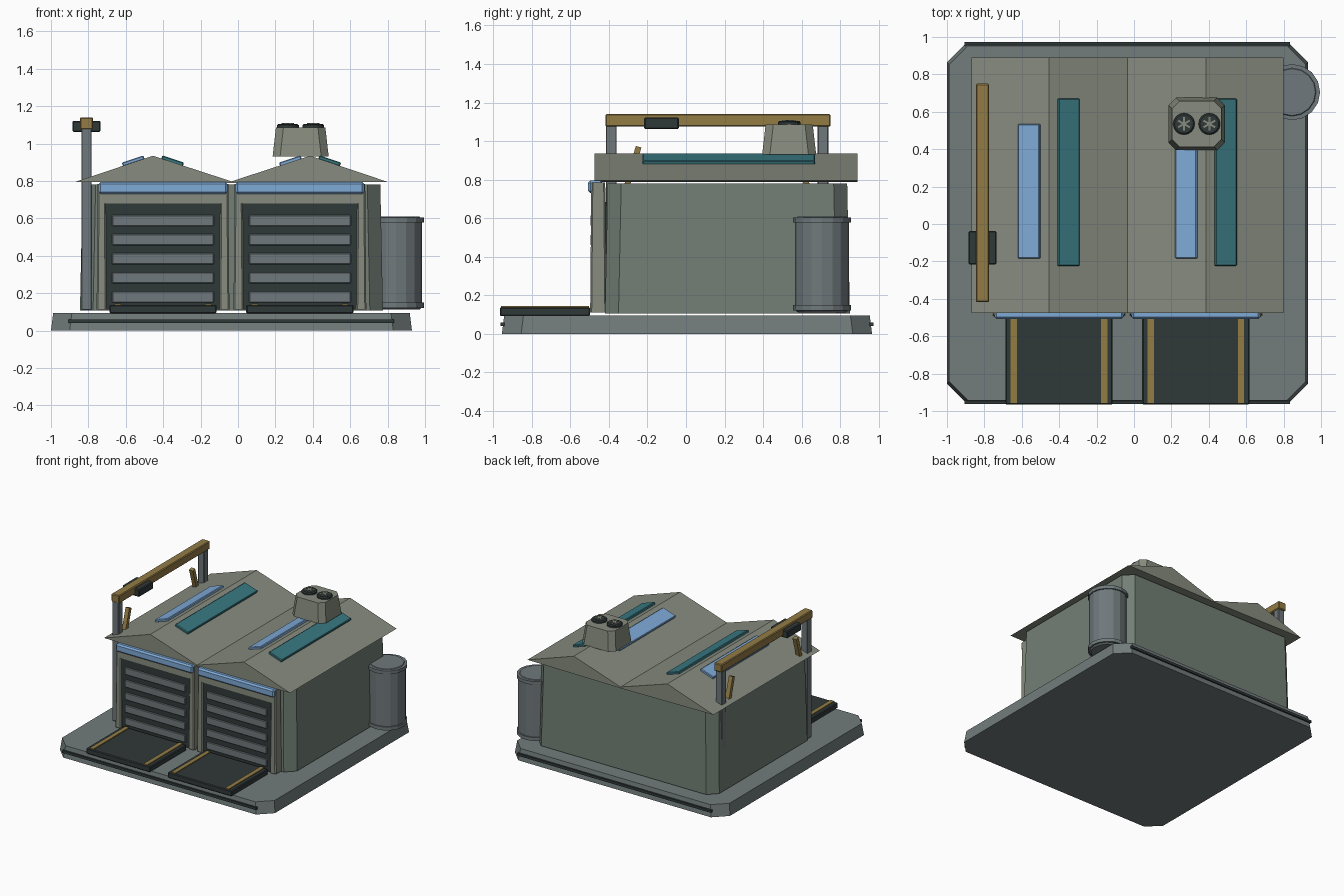
import bpy, bmesh, math
from mathutils import Matrix

if "Cube" in bpy.data.objects:
    bpy.data.objects.remove(bpy.data.objects["Cube"])

CX = -0.035                      # middle of the building in x


def mat(name, rgb):
    m = bpy.data.materials.new(name)
    m.diffuse_color = (*rgb, 1)
    m.use_nodes = True
    m.node_tree.nodes["Principled BSDF"].inputs["Base Color"].default_value = m.diffuse_color
    return m


STONE = mat("stone", (0.17, 0.20, 0.20))
WALL = mat("wall", (0.17, 0.21, 0.18))
TRIM = mat("trim", (0.24, 0.26, 0.21))
METAL = mat("metal", (0.16, 0.19, 0.20))
DARK = mat("dark", (0.03, 0.04, 0.04))
BLUE = mat("blue", (0.21, 0.40, 0.68))
TEAL = mat("teal", (0.04, 0.19, 0.22))
GOLD = mat("gold", (0.29, 0.20, 0.06))


def finish(bm, name, m):
    bmesh.ops.recalc_face_normals(bm, faces=bm.faces)
    me = bpy.data.meshes.new(name)
    bm.to_mesh(me)
    bm.free()
    me.materials.append(m)
    ob = bpy.data.objects.new(name, me)
    bpy.context.collection.objects.link(ob)
    return ob


def loft(name, m, rings):
    """Skin a stack of closed point rings and cap both ends."""
    bm = bmesh.new()
    loops = [[bm.verts.new(p) for p in r] for r in rings]
    n = len(loops[0])
    for a, b in zip(loops, loops[1:]):
        for i in range(n):
            j = (i + 1) % n
            bm.faces.new((a[i], a[j], b[j], b[i]))
    bm.faces.new(loops[0][::-1])
    bm.faces.new(loops[-1])
    return finish(bm, name, m)


def block(name, m, cx, cy, hx, hy, z0, z1, cut, inset):
    """Tapered block with clipped corners."""
    def ring(d, z):
        x, y = hx - d, hy - d
        pts = [(x, -y + cut), (x, y - cut), (x - cut, y), (-x + cut, y),
               (-x, y - cut), (-x, -y + cut), (-x + cut, -y), (x - cut, -y)]
        return [(cx + px, cy + py, z) for px, py in pts]
    return loft(name, m, [ring(0, z0), ring(inset, z1)])


def box(name, m, x, y, z, bevel=0.006, rot=None):
    """Box from (min, max) pairs, optionally turned about its centre."""
    bm = bmesh.new()
    bmesh.ops.create_cube(bm, size=1)
    bmesh.ops.scale(bm, vec=(x[1] - x[0], y[1] - y[0], z[1] - z[0]), verts=bm.verts)
    if bevel:
        bmesh.ops.bevel(bm, geom=bm.edges[:], offset=bevel, segments=1, affect='EDGES')
    ob = finish(bm, name, m)
    ob.location = (sum(x) / 2, sum(y) / 2, sum(z) / 2)
    if rot:
        ob.rotation_euler = rot
    return ob


def turned(name, m, cx, cy, profile, n=16):
    """Stack of circles given as (radius, z)."""
    return loft(name, m, [[(cx + r * math.cos(2 * math.pi * i / n),
                            cy + r * math.sin(2 * math.pi * i / n), z)
                           for i in range(n)] for r, z in profile])


# Foundation slab with dark strips along front and back
block("foundation", STONE, CX, 0.005, 0.965, 0.96, 0, 0.095, 0.10, 0.012)
for side, y in (("front", -0.952), ("back", 0.962)):
    box(side + "_base_strip", DARK, (CX - 0.87, CX + 0.87), (y - 0.01, y + 0.01),
        (0.04, 0.06), 0)

# Main walls
block("walls", WALL, CX, 0.215, 0.81, 0.635, 0.107, 0.78, 0.07, 0.014)

# Double gable roof
outline = [(-0.835, 0.795), (-0.42, 0.935), (0, 0.798), (0.42, 0.935),
           (0.835, 0.795), (0, 0.788)]
loft("roof", TRIM, [[(CX + x, y, z) for x, z in outline] for y in (-0.475, 0.89)])

# One loading bay per gable
for tag, s in (("left", -1), ("right", 1)):
    c = CX + s * 0.366
    ridge = CX + s * 0.42

    # door frame
    for e in (-1, 1):
        block(f"{tag}_door_jamb", TRIM, c + e * 0.328, -0.455, 0.027, 0.042,
              0.112, 0.785, 0.008, 0.006)
    box(f"{tag}_door_header", TRIM, (c - 0.32, c + 0.32), (-0.492, -0.42),
        (0.68, 0.78), 0)
    box(f"{tag}_lintel", BLUE, (c - 0.345, c + 0.345), (-0.508, -0.432),
        (0.73, 0.795), 0.012)

    # slatted door
    box(f"{tag}_door", DARK, (c - 0.308, c + 0.308), (-0.485, -0.41), (0.112, 0.685), 0)
    for k in range(5):
        z = 0.18 + k * 0.102
        box(f"{tag}_door_slat", METAL, (c - 0.272, c + 0.272), (-0.494, -0.48),
            (z - 0.03, z + 0.03), 0.004)

    # ramp with edge stripes
    box(f"{tag}_ramp", DARK, (c - 0.287, c + 0.287), (-0.965, -0.498), (0.092, 0.138))
    for e in (-1, 1):
        x = c + e * 0.241
        box(f"{tag}_ramp_stripe", GOLD, (x - 0.017, x + 0.017), (-0.96, -0.503),
            (0.134, 0.145), 0)

    # skylights lying on the two slopes
    tilt = math.atan2(0.14, 0.415)
    for nm, m, e, y in (("blue_skylight", BLUE, -1, (-0.185, 0.535)),
                        ("teal_skylight", TEAL, 1, (-0.225, 0.67))):
        x = ridge + e * 0.105
        box(f"{tag}_{nm}", m, (x - 0.061, x + 0.061), y, (0.896, 0.918), 0.005,
            (0, e * tilt, 0))

# Roof vent with two fans
block("vent_housing", TRIM, 0.335, 0.535, 0.15, 0.14, 0.93, 1.087, 0.04, 0.018)
for x in (0.267, 0.403):
    turned("fan_disc", DARK, x, 0.535, [(0.058, 1.08), (0.058, 1.098), (0.05, 1.105)])
    for k in range(3):
        box("fan_blade", TRIM, (x - 0.036, x + 0.036), (0.53, 0.54), (1.10, 1.109), 0,
            (0, 0, math.pi / 6 + k * math.pi / 3))

# Storage tank with end rings
turned("tank", METAL, 0.845, 0.705,
       [(0.125, 0.112), (0.14, 0.125), (0.14, 0.59), (0.125, 0.61)])
for z in (0.122, 0.577):
    turned("tank_ring", METAL, 0.845, 0.705, [(0.15, z), (0.15, z + 0.028)])

# Overhead crane
gx = -0.81
for y, s in ((-0.388, 1), (0.71, -1)):
    box("crane_post", METAL, (gx - 0.028, gx + 0.028), (y - 0.028, y + 0.028),
        (0.11, 1.085), 0.004)
    yb = y + s * 0.113
    box("crane_brace", GOLD, (gx - 0.017, gx + 0.017), (yb - 0.015, yb + 0.015),
        (0.77, 0.975), 0, (-s * 0.29, 0, 0))
box("crane_beam", GOLD, (gx - 0.035, gx + 0.035), (-0.418, 0.75), (1.075, 1.14))
box("crane_trolley", DARK, (gx - 0.075, gx + 0.075), (-0.217, -0.037), (1.062, 1.122))
